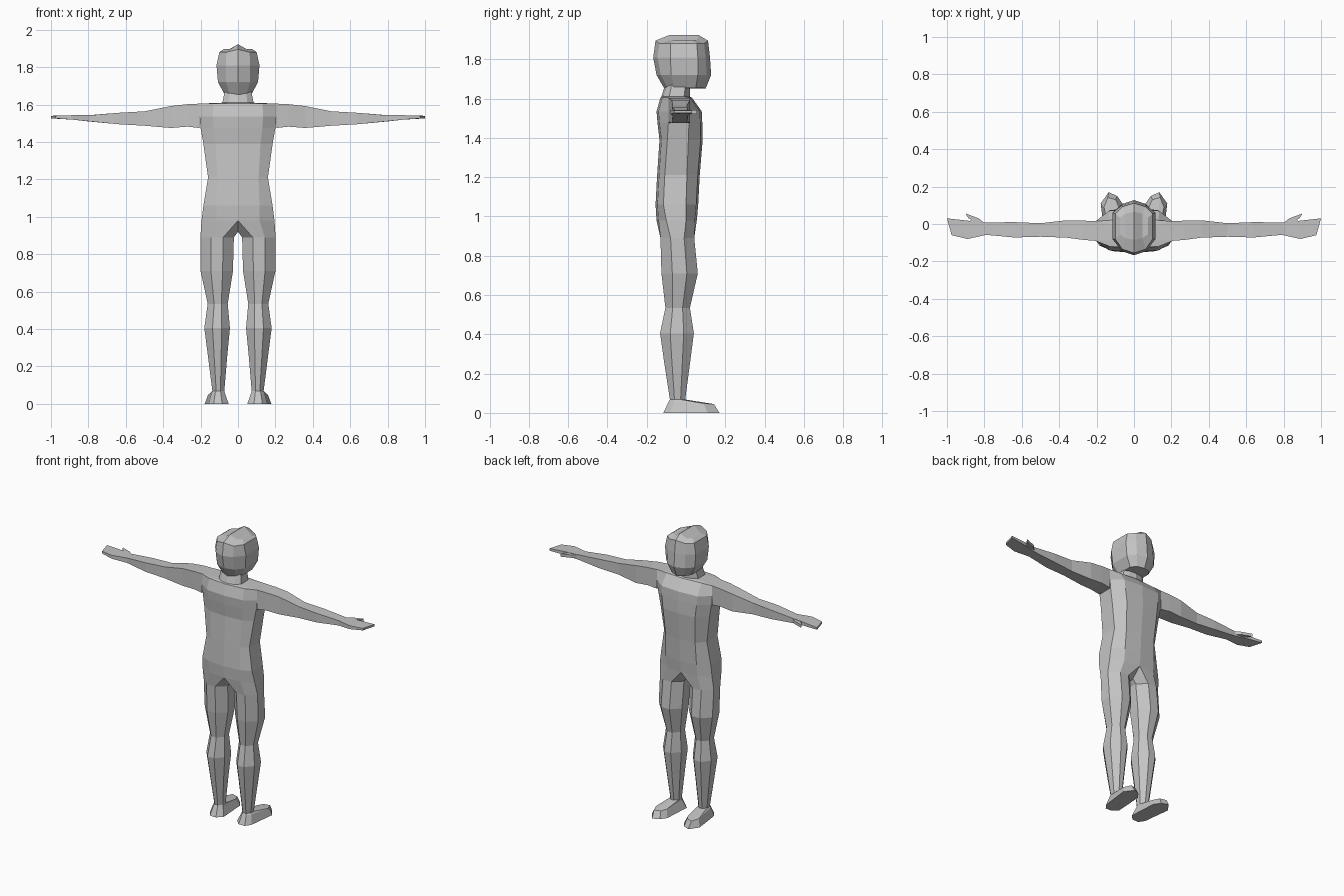
import bpy, bmesh
from mathutils import Vector

skin = bpy.data.materials.new("plain grey")
skin.diffuse_color = (0.55, 0.55, 0.55, 1)


def loft(name, rings, cap_start=False, cap_end=False, mirror=False, drop=None):
    """Bridge equal-length point rings into a flat-shaded tube, optionally mirrored in x."""
    bm = bmesh.new()
    rows = [[bm.verts.new(p) for p in ring] for ring in rings]
    n = len(rows[0])
    for a, b in zip(rows, rows[1:]):
        for i in range(n):
            j = (i + 1) % n
            bm.faces.new((a[i], a[j], b[j], b[i]))
    for use, row in ((cap_start, rows[0]), (cap_end, rows[-1])):
        if use:
            for i in range(n // 2 - 1):   # strips across the cap, kept symmetric
                a, b, c, d = row[i], row[i + 1], row[n - i - 2], row[n - i - 1]
                bm.faces.new((a, b, c, d) if b != c else (a, b, d))
    bmesh.ops.recalc_face_normals(bm, faces=bm.faces)
    if drop:
        bmesh.ops.delete(bm, geom=[f for f in bm.faces if drop(f)], context='FACES')
    for side in ((1, -1) if mirror else (1,)):
        half = bm.copy()
        if side < 0:
            for v in half.verts:
                v.co.x *= -1
            bmesh.ops.reverse_faces(half, faces=half.faces)
        mesh = bpy.data.meshes.new(name)
        half.to_mesh(mesh)
        half.free()
        mesh.materials.append(skin)
        label = name if not mirror else ("right_" if side > 0 else "left_") + name
        bpy.context.collection.objects.link(bpy.data.objects.new(label, mesh))
    bm.free()


def half_ring(z, w, yf, yb, s2, s1, bx, inset=0.01, peak=0.0):
    """Half outline: front centre, front corner, side front, side back, back corner, back centre."""
    return [(0, yf, z + peak), (bx, yf - inset, z), (w, s2, z),
            (w, s1, z), (bx, yb + inset, z), (0, yb, z + peak)]


def full_ring(*args, **kw):
    """Symmetric ten-sided outline; starts beside the side panel so caps run front to back."""
    h = half_ring(*args, **kw)
    m = [(-x, y, z) for x, y, z in h[1:5]]
    return [h[2], h[1], h[0], m[0], m[1], m[2], m[3], h[5], h[4], h[3]]


# Torso with shoulders and neck
hip = (0.98, 0.195, 0.055, -0.15, 0.0, -0.10, 0.115)
torso = [
    hip,
    (1.06, 0.185, 0.062, -0.155, 0.0, -0.115, 0.115),
    (1.21, 0.16, 0.07, -0.147, 0.005, -0.108, 0.11),
    (1.39, 0.185, 0.085, -0.135, 0.012, -0.095, 0.12),
    (1.475, 0.20, 0.083, -0.145, 0.015, -0.09, 0.13),
    (1.535, 0.205, 0.08, -0.15, 0.015, -0.09, 0.135),
    (1.605, 0.205, 0.03, -0.13, 0.015, -0.09, 0.13),
    (1.61, 0.083, 0.02, -0.125, -0.01, -0.085, 0.05),
    (1.69, 0.068, 0.02, -0.10, 0.0, -0.07, 0.04),
]
loft("torso", [full_ring(*r) for r in torso],
     drop=lambda f: abs(f.normal.x) > 0.9 and 1.475 < f.calc_center_median().z < 1.61)

# Head
head = [
    (1.655, 0.072, 0.10, -0.11, 0.05, -0.06, 0.045, 0.015, -0.005),
    (1.72, 0.107, 0.128, -0.15, 0.06, -0.075, 0.065, 0.022, 0),
    (1.81, 0.115, 0.122, -0.167, 0.06, -0.08, 0.065, 0.022, 0),
    (1.88, 0.10, 0.112, -0.155, 0.055, -0.08, 0.062, 0.02, 0.015),
    (1.897, 0.075, 0.065, -0.085, 0.035, -0.055, 0.045, 0.01, 0.026),
]
loft("head", [full_ring(*r) for r in head], cap_start=True, cap_end=True)


# Legs: eight-sided, starting on the hip outline and the crotch
def leg_ring(z, xi, xo, yb, yf):
    dx, dy = xo - xi, yf - yb
    x1, x2 = xi + 0.32 * dx, xi + 0.68 * dx
    y1, y2 = yb + 0.3 * dy, yb + 0.7 * dy
    return [(x1, yf, z), (x2, yf, z), (xo, y2, z), (xo, y1, z),
            (x2, yb, z), (x1, yb, z), (xi, y1, z), (xi, y2, z)]


crotch = [(0, -0.08, 0.92), (0, -0.01, 0.92)]
ankle = leg_ring(0.068, 0.073, 0.137, -0.082, -0.004)
legs = [leg_ring(*r) for r in (
    (0.89, 0.022, 0.201, -0.13, 0.042),
    (0.71, 0.027, 0.20, -0.125, 0.06),
    (0.535, 0.055, 0.162, -0.105, 0.02),
    (0.405, 0.043, 0.18, -0.132, 0.04),
    (0.25, 0.058, 0.16, -0.11, 0.02))]
loft("leg", [half_ring(*hip) + crotch] + legs + [ankle], mirror=True)

# Feet: low wedges pointing forward
upper = [(0.098, 0.13, 0.046), (0.14, 0.142, 0.045), (0.16, 0.09, 0.048), (0.142, -0.06, 0.058),
         (0.122, -0.088, 0.058), (0.092, -0.088, 0.058), (0.07, -0.06, 0.058), (0.08, 0.09, 0.048)]
sole = [(0.09, 0.15, 0), (0.135, 0.17, 0), (0.178, 0.11, 0), (0.155, -0.08, 0),
        (0.13, -0.115, 0), (0.085, -0.115, 0), (0.05, -0.08, 0), (0.062, 0.11, 0)]
loft("foot", [ankle, upper, sole], cap_end=True, mirror=True)

# Arms with flat hands: front x, back x, front y, back y, top z, bottom z
arm = [
    (0.205, 0.205, 0.015, -0.09, 1.605, 1.475),
    (0.27, 0.27, 0.018, -0.085, 1.602, 1.482),
    (0.36, 0.36, 0.02, -0.073, 1.592, 1.475),
    (0.50, 0.50, 0.004, -0.068, 1.564, 1.487),
    (0.64, 0.64, 0.010, -0.072, 1.556, 1.495),
    (0.80, 0.79, 0.008, -0.058, 1.543, 1.510),
    (0.89, 0.89, 0.018, -0.08, 1.543, 1.520),
    (1.00, 0.975, 0.03, -0.06, 1.540, 1.526),
]
loft("arm", [[(xf, yf, zt), (xb, yb, zt), (xb, yb, zb), (xf, yf, zb)]
             for xf, xb, yf, yb, zt, zb in arm], cap_end=True, mirror=True)

# Thumbs
thumb = [(0.80, 0.006), (0.83, 0.03), (0.90, 0.056), (0.885, 0.03), (0.87, 0.024), (0.88, 0.012)]
loft("thumb", [[(x, y, z) for x, y in thumb] for z in (1.541, 1.522)],
     cap_start=True, cap_end=True, mirror=True)
